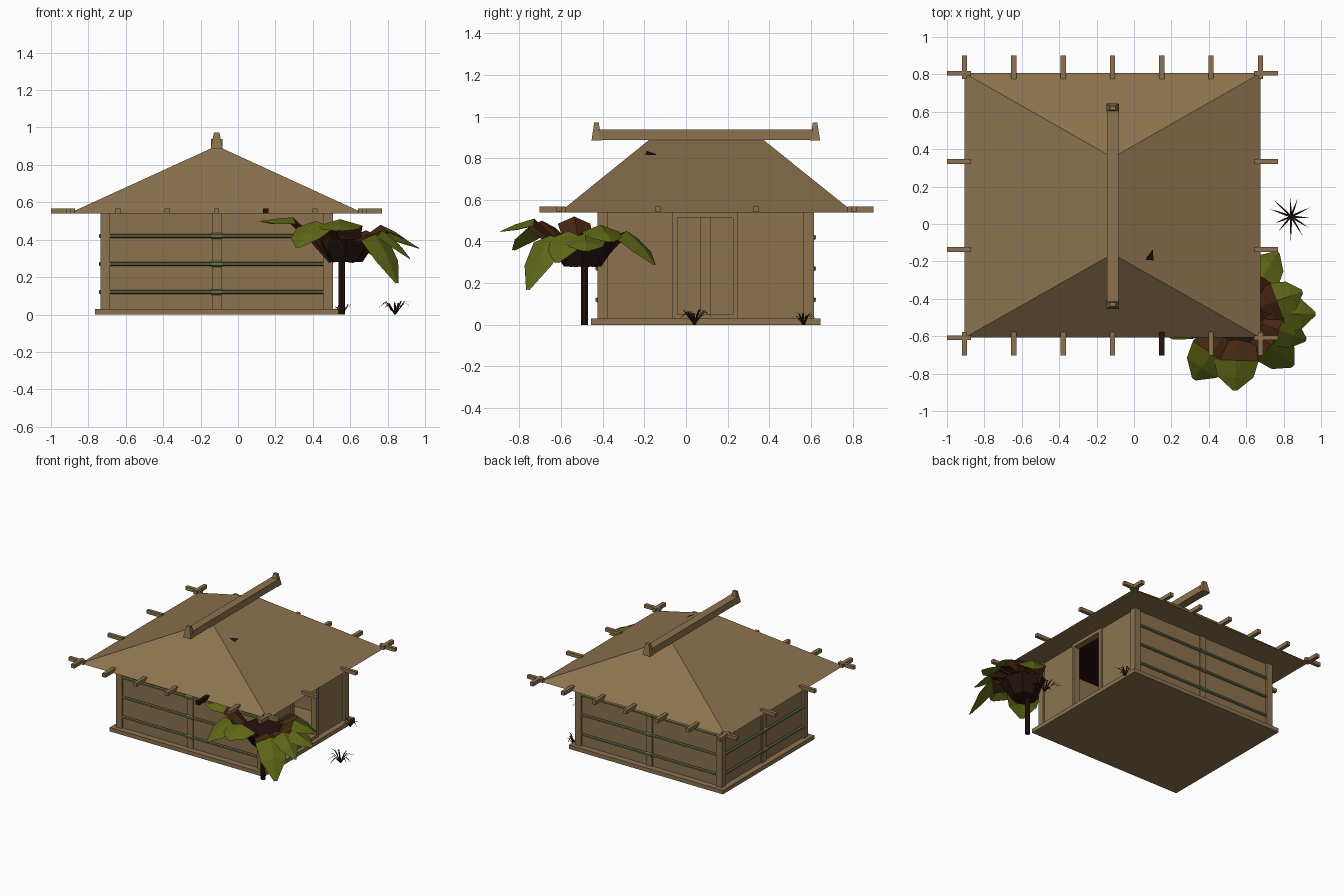
import bpy, math, random
from mathutils import Vector

if "Cube" in bpy.data.objects:
    bpy.data.objects.remove(bpy.data.objects["Cube"])
random.seed(4)


def mat(name, col):
    m = bpy.data.materials.new(name)
    m.diffuse_color = (*col, 1)
    m.use_nodes = True
    m.node_tree.nodes["Principled BSDF"].inputs["Base Color"].default_value = m.diffuse_color
    return m


TAN = mat("tan_wood", (0.262, 0.171, 0.077))
BAMBOO = mat("bamboo_green", (0.135, 0.165, 0.065))
GREEN = mat("leaf_green", (0.115, 0.135, 0.008))
BROWN = mat("leaf_brown", (0.062, 0.020, 0.006))
DARK = mat("dark_bark", (0.018, 0.006, 0.004))


def mesh(name, verts, faces, mats, idx=None):
    me = bpy.data.meshes.new(name)
    me.from_pydata(verts, [], faces)
    for m in mats:
        me.materials.append(m)
    if idx:
        for p, i in zip(me.polygons, idx):
            p.material_index = i
    ob = bpy.data.objects.new(name, me)
    bpy.context.collection.objects.link(ob)
    return ob


HEX = [(3, 2, 1, 0), (4, 5, 6, 7), (0, 1, 5, 4), (1, 2, 6, 5), (2, 3, 7, 6), (3, 0, 4, 7)]


def box(name, x0, x1, y0, y1, z0, z1, m=TAN, taper=1.0):
    cx, cy = (x0 + x1) / 2, (y0 + y1) / 2
    v = [(x0, y0, z0), (x1, y0, z0), (x1, y1, z0), (x0, y1, z0)]
    v += [(cx + (x - cx) * taper, cy + (y - cy) * taper, z1) for x, y, _ in v]
    return mesh(name, v, HEX, [m])


def rod(name, a, b, r, m, n=6):
    a, b = Vector(a), Vector(b)
    bpy.ops.mesh.primitive_cylinder_add(vertices=n, radius=r, depth=(b - a).length, location=(a + b) / 2)
    ob = bpy.context.object
    ob.rotation_euler = (b - a).to_track_quat('Z', 'Y').to_euler()
    ob.name = name
    ob.data.materials.append(m)
    return ob


# Floor slab and walls
X0, X1, Y0, Y1, ZB, ZT = -0.735, 0.508, -0.425, 0.615, 0.03, 0.54
CX, CY, P, IN = -0.114, 0.095, 0.05, 0.015
box("floor_slab", -0.765, 0.538, -0.457, 0.647, 0, ZB)
for x in (X0, X1 - P):
    for y in (Y0, Y1 - P):
        box("corner_post", x, x + P, y, y + P, ZB, ZT)
box("front_panel", X0 + P, X1 - P, Y0 + IN, Y0 + P, ZB, ZT)
box("back_panel", X0 + P, X1 - P, Y1 - P, Y1 - IN, ZB, ZT)
box("left_panel", X0 + IN, X0 + P, Y0 + P, Y1 - P, ZB, ZT)
box("front_middle_post", CX - .026, CX + .026, Y0 + .006, Y0 + P + .01, ZB, ZT)
box("back_middle_post", CX - .026, CX + .026, Y1 - P - .01, Y1 - .006, ZB, ZT)
box("left_middle_post", X0 + .006, X0 + P + .01, CY - .026, CY + .026, ZB, ZT)

# Right wall with a doorway
D0, D1 = -0.04, 0.225
box("right_panel", X1 - P, X1 - IN, Y0 + P, D0 - .025, ZB, ZT)
box("right_panel", X1 - P, X1 - IN, D1 + .025, Y1 - P, ZB, ZT)
box("door_post", X1 - P, X1, D0 - .025, D0, ZB, ZT)
box("door_post", X1 - P, X1, D1, D1 + .025, ZB, ZT)
box("door_lintel", X1 - P, X1, D0, D1, 0.515, ZT)
box("door_sill", X1 - P, X1, D0, D1, ZB, 0.05)
box("ceiling", X0 + P, X1 - P, Y0 + P, Y1 - P, 0.53, 0.538, DARK)

# Bamboo rails with a thicker node in the middle
for z in (0.12, 0.27, 0.42):
    for y in (Y0 + .004, Y1 - .004):
        rod("bamboo_rail", (X0 + P, y, z), (X1 - P, y, z), 0.011, BAMBOO)
        rod("bamboo_node", (CX - .028, y, z), (CX + .028, y, z), 0.015, BAMBOO)
    x = X0 + .004
    rod("bamboo_rail", (x, Y0 + P, z), (x, Y1 - P, z), 0.011, BAMBOO)
    rod("bamboo_node", (x, CY - .028, z), (x, CY + .028, z), 0.015, BAMBOO)

# Hip roof
RX0, RX1, RY0, RY1 = -0.906, 0.676, -0.608, 0.806
mesh("hip_roof", [(RX0, RY0, ZT), (RX1, RY0, ZT), (RX1, RY1, ZT), (RX0, RY1, ZT),
                  (CX, -0.16, 0.902), (CX, 0.355, 0.902)],
     [(3, 2, 1, 0), (0, 1, 4), (1, 2, 5, 4), (2, 3, 5), (3, 0, 4, 5)], [TAN])

# Ridge beam with tapered end caps
box("ridge_beam", CX - .031, CX + .031, -0.42, 0.61, 0.887, 0.938)
for y in (-0.43, 0.62):
    box("ridge_cap", CX - .033, CX + .033, y - .024, y + .024, 0.885, 0.972, taper=0.45)

# Rafter ends around the eaves, one of them charred
for i in range(7):
    x = RX0 + (RX1 - RX0) * i / 6
    for y, s in ((RY0, -1), (RY1, 1)):
        a, b = sorted((y - s * .03, y + s * .095))
        box("rafter_end", x - .014, x + .014, a, b, 0.54, 0.568, DARK if (i == 4 and s < 0) else TAN)
for i in range(4):
    y = RY0 + (RY1 - RY0) * i / 3
    for x, s in ((RX0, -1), (RX1, 1)):
        a, b = sorted((x - s * .035, x + s * .095))
        box("rafter_end", a, b, y - .013, y + .013, 0.541, 0.567)

# Fallen leaf on the roof
mesh("fallen_leaf", [(.06, -.19, .835), (.105, -.195, .815), (.10, -.135, .817)], [(0, 1, 2)], [DARK])

# Tree trunk and crown
TX, TY = 0.555, -0.487
rod("tree_trunk", (TX, TY, 0), (TX, TY, 0.3), 0.018, DARK, 7)
bpy.ops.mesh.primitive_cone_add(vertices=8, radius1=0.09, radius2=0.17, depth=0.12, location=(TX + .02, TY - .01, 0.34))
crown = bpy.context.object
crown.name = "crown_core"
crown.data.materials.append(DARK)


def leaf(tip, peak, w):
    """Folded drooping leaf: brown near the stem, green at the tip."""
    tip, base = Vector(tip), Vector((TX, TY, 0.0))
    d = Vector((tip.x - TX, tip.y - TY, 0))
    side = d.normalized().cross(Vector((0, 0, 1)))
    prof = [(0.12, 0.29, .4), (0.36, 0.42, .85), (0.6, peak, 1.0),
            (0.82, peak * .55 + tip.z * .45, .8), (1.0, tip.z, 0.1)]
    v, f, idx = [], [], []
    for t, z, k in prof:
        c = base + d * t + Vector((0, 0, z))
        drop = Vector((0, 0, -0.035 * k))
        v += [c - side * w * k + drop, c, c + side * w * k + drop]
    for i in range(len(prof) - 1):
        for j in (0, 1):
            a = i * 3 + j
            f.append((a, a + 1, a + 4, a + 3))
            idx.append(0 if i < 2 else 1)
    mesh("tree_leaf", v, f, [BROWN, GREEN], idx)


for tip, peak, w in [((.54, -.89, .45), .51, .12), ((.32, -.83, .36), .50, .12),
                     ((.85, -.76, .17), .43, .11), ((.92, -.62, .30), .45, .09),
                     ((.97, -.48, .355), .44, .10), ((.90, -.36, .40), .48, .10),
                     ((.77, -.15, .29), .45, .10), ((.12, -.57, .50), .52, .08)]:
    leaf(tip, peak, w)


# Grass tufts made of thin bent blades
def tuft(cx, cy, r, h, n):
    v, f = [], []
    for i in range(n):
        a = 2 * math.pi * (i + random.uniform(-.25, .25)) / n
        d = Vector((math.cos(a), math.sin(a), 0))
        s = Vector((-d.y, d.x, 0)) * 0.006
        c, k = Vector((cx, cy, 0)), random.uniform(.7, 1.1)
        mid = c + d * r * k * .5 + Vector((0, 0, h * random.uniform(.6, 1)))
        end = c + d * r * k + Vector((0, 0, h * random.uniform(.25, 1)))
        b = len(v)
        v += [c - s, c + s, mid + s * .7, mid - s * .7, end]
        f += [(b, b + 1, b + 2, b + 3), (b + 3, b + 2, b + 4)]
    mesh("grass_tuft", v, f, [DARK])


tuft(0.84, 0.04, 0.13, 0.075, 11)
tuft(0.555, 0.565, 0.075, 0.06, 9)
